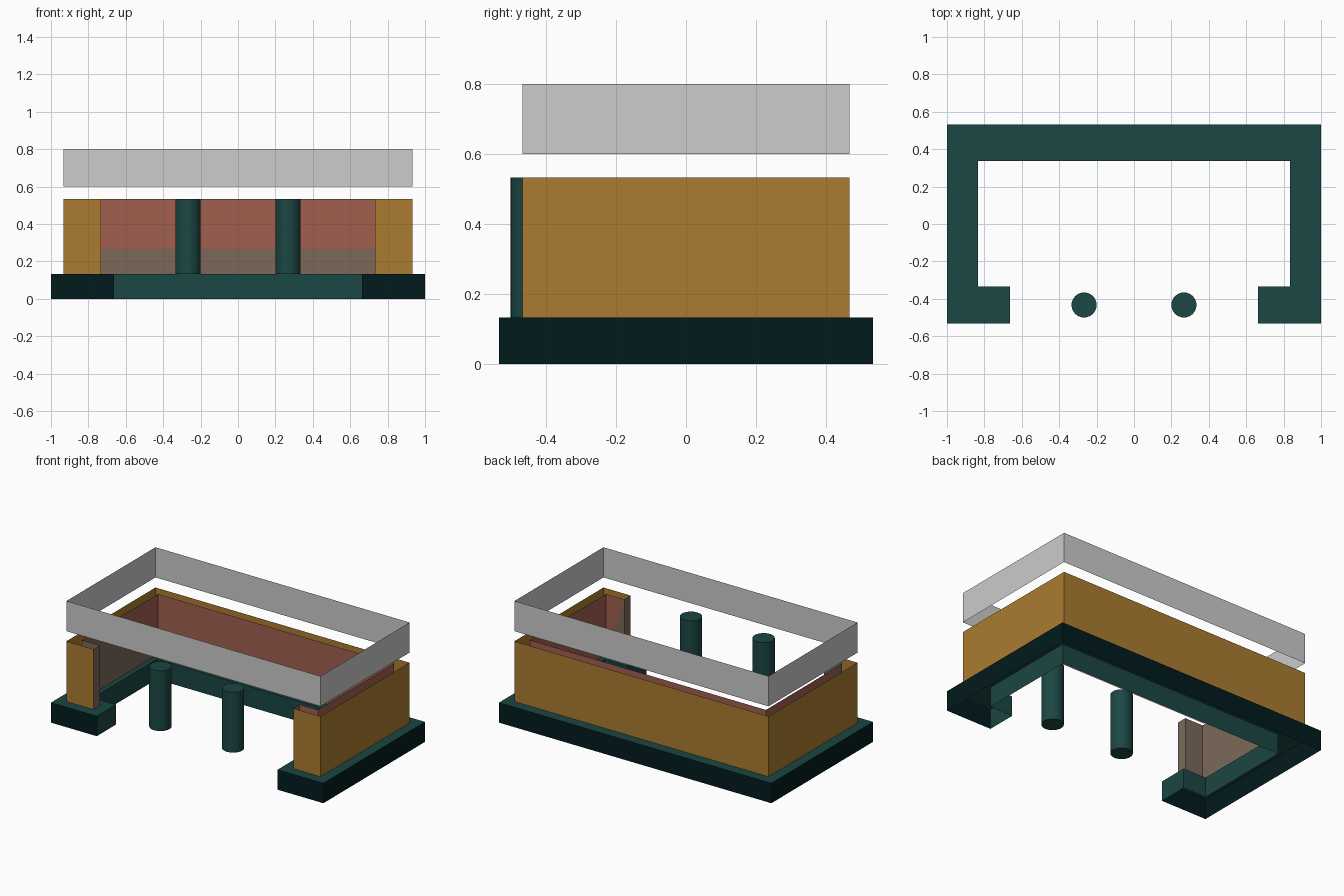
import bpy, bmesh, math

cube = bpy.data.objects.get("Cube")
if cube:
    bpy.data.objects.remove(cube, do_unlink=True)


def material(name, rgb):
    lin = [((c / 255 + 0.055) / 1.055) ** 2.4 if c > 10 else c / 3294 for c in rgb] + [1.0]
    m = bpy.data.materials.new(name)
    m.use_nodes = True
    m.diffuse_color = lin
    bsdf = m.node_tree.nodes["Principled BSDF"]
    bsdf.inputs["Base Color"].default_value = lin
    bsdf.inputs["Roughness"].default_value = 0.9
    return m


TEAL = material("teal", (27, 71, 67))
DARK = material("dark teal", (2, 27, 29))
GOLD = material("ochre", (171, 124, 48))
RED = material("brick red", (161, 96, 79))
BROWN = material("grey brown", (124, 105, 90))
GREY = material("light grey", (204, 204, 204))


def finish(name, bm, mats):
    mesh = bpy.data.meshes.new(name)
    bm.to_mesh(mesh)
    bm.free()
    for m in mats:
        mesh.materials.append(m)
    ob = bpy.data.objects.new(name, mesh)
    bpy.context.collection.objects.link(ob)


def add_face(bm, pts, mat):
    """Add a face, skipping repeated points and empty outlines."""
    unique = [p for i, p in enumerate(pts) if p not in pts[:i]]
    if len(unique) > 2:
        bm.faces.new([bm.verts.new(p) for p in unique]).material_index = mat


def sheet(name, path, z0, z1, mats, splits=None):
    """Thin upright wall along a path; splits give the paint line height at both ends."""
    bm = bmesh.new()
    for i, (a, b) in enumerate(zip(path, path[1:])):
        sa, sb = splits[i] if splits else (z1, z1)
        add_face(bm, [(*a, z0), (*b, z0), (*b, sb), (*a, sa)], 0)
        add_face(bm, [(*a, sa), (*b, sb), (*b, z1), (*a, z1)], 1)
    bmesh.ops.remove_doubles(bm, verts=bm.verts, dist=1e-5)
    finish(name, bm, mats)


Z0, Z1 = 0.133, 0.533       # wall bottom and top
OX, OY = 0.933, 0.467       # outer wall
IX, IY = 0.867, 0.4         # inner wall
JX = 0.733                  # edge of the front opening

# Base: C-shaped tray, open underneath, dark on the outer sides
outline = [(-0.664, -0.533), (-0.664, -0.333), (-0.833, -0.333), (-0.833, 0.337),
           (0.833, 0.337), (0.833, -0.333), (0.664, -0.333), (0.664, -0.533),
           (1, -0.533), (1, 0.533), (-1, 0.533), (-1, -0.533)]
bm = bmesh.new()
top = bm.faces.new([bm.verts.new((x, y, Z0)) for x, y in outline])
rim = bmesh.ops.extrude_edge_only(bm, edges=bm.edges[:])
bmesh.ops.translate(bm, vec=(0, 0, -Z0),
                    verts=[g for g in rim["geom"] if isinstance(g, bmesh.types.BMVert)])
bmesh.ops.recalc_face_normals(bm, faces=bm.faces)
if top.normal.z < 0:
    bmesh.ops.reverse_faces(bm, faces=bm.faces)
for f in bm.faces:
    c = f.calc_center_median()
    f.material_index = int(f != top and (abs(c.x) > 0.999 or abs(c.y) > 0.532))
finish("base", bm, [TEAL, DARK])

# Outer wall sheet
sheet("outer_wall", [(-JX, -OY), (-OX, -OY), (-OX, OY), (OX, OY), (OX, -OY), (JX, -OY)],
      Z0, Z1, [GOLD])

# Inner wall sheet with the two-colour paint line
sheet("inner_wall", [(-JX, -IY), (-IX, -IY), (-IX, IY), (IX, IY), (IX, -IY), (JX, -IY)],
      Z0, Z1, [BROWN, RED],
      [(Z1, Z1), (Z1, 0.267), (0.267, 0.267), (0.267, Z0), (Z0, Z1)])

# Jambs closing the wall ends beside the opening
for side, s in (("left", 1), ("right", -1)):
    sheet(side + "_jamb", [(s * JX, -OY), (s * JX, -IY)], Z0, Z1, [BROWN])

# Roof band floating above the walls
sheet("roof_band", [(-OX, -OY), (OX, -OY), (OX, OY), (-OX, OY), (-OX, -OY)], 0.6, 0.8, [GREY])

# Front columns
for side, s in (("left", 1), ("right", -1)):
    bpy.ops.mesh.primitive_cylinder_add(vertices=32, radius=0.067, depth=Z1 - Z0,
                                        location=(s * 0.267, -0.433, (Z0 + Z1) / 2))
    col = bpy.context.object
    col.name = side + "_column"
    col.data.materials.append(TEAL)
    bpy.ops.object.shade_smooth_by_angle(angle=math.radians(40))
